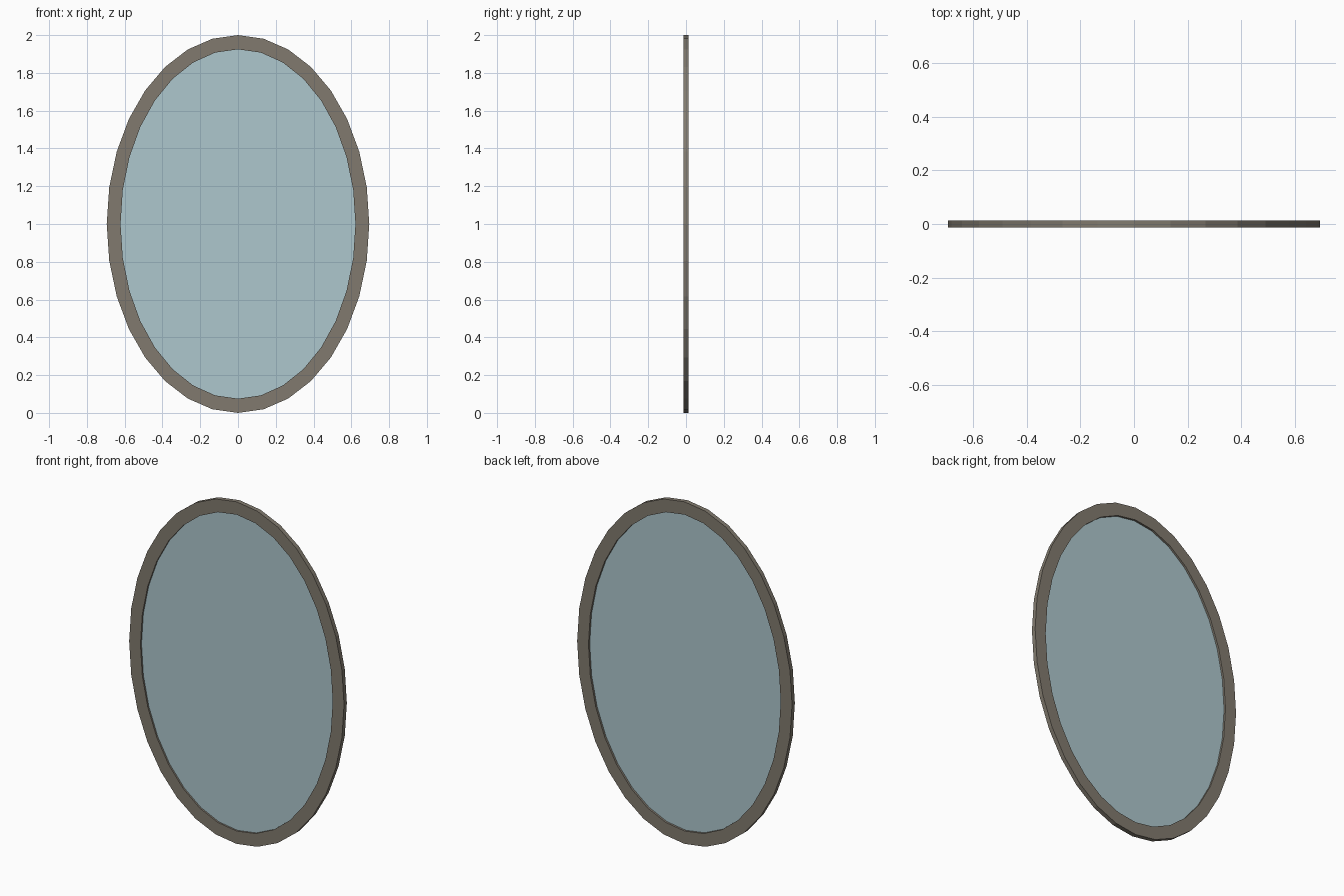
import bpy
import bmesh
from math import sin, cos, tau

SEGMENTS = 32
CENTRE_Z = 1.0

if "Cube" in bpy.data.objects:
    bpy.data.objects.remove(bpy.data.objects["Cube"], do_unlink=True)


def make_material(name, colour):
    mat = bpy.data.materials.new(name)
    mat.use_nodes = True
    mat.diffuse_color = (*colour, 1)
    mat.node_tree.nodes["Principled BSDF"].inputs["Base Color"].default_value = (*colour, 1)
    return mat


def oval(bm, rx, rz, y):
    """Ring of vertices on an upright oval at depth y."""
    angles = [tau * i / SEGMENTS for i in range(SEGMENTS)]
    return [bm.verts.new((rx * sin(a), y, CENTRE_Z + rz * cos(a))) for a in angles]


def bridge(bm, a, b):
    for i in range(SEGMENTS):
        j = (i + 1) % SEGMENTS
        bm.faces.new((a[i], a[j], b[j], b[i]))


def finish(bm, name, mat):
    bmesh.ops.recalc_face_normals(bm, faces=bm.faces)
    mesh = bpy.data.meshes.new(name)
    bm.to_mesh(mesh)
    bm.free()
    mesh.materials.append(mat)
    obj = bpy.data.objects.new(name, mesh)
    bpy.context.collection.objects.link(obj)
    return obj


frame_brown = make_material("grey brown frame", (0.22, 0.195, 0.157))
glass_blue = make_material("pale blue glass", (0.42, 0.57, 0.61))

# Oval frame with a rectangular cross-section
bm = bmesh.new()
section = [(0.695, 1.0, -0.013), (0.695, 1.0, 0.013),
           (0.622, 0.925, 0.013), (0.622, 0.925, -0.013)]
rings = [oval(bm, *p) for p in section]
for k, ring in enumerate(rings):
    bridge(bm, ring, rings[(k + 1) % len(rings)])
finish(bm, "oval_frame", frame_brown)

# Thin pane set inside the frame
bm = bmesh.new()
front = oval(bm, 0.623, 0.926, -0.003)
back = oval(bm, 0.623, 0.926, 0.001)
bm.faces.new(front)
bm.faces.new(back)
bridge(bm, front, back)
finish(bm, "glass_pane", glass_blue)
